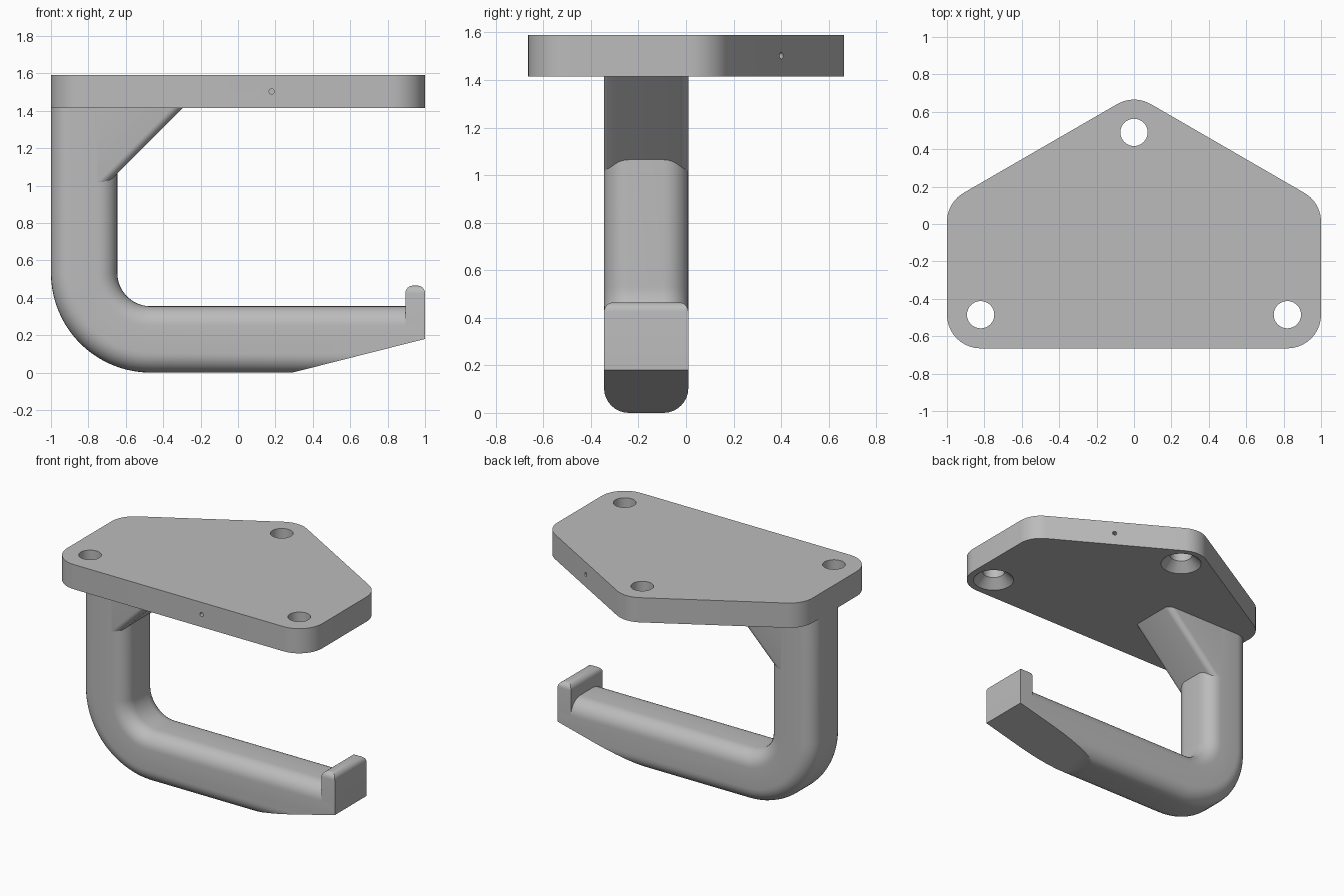
import bpy, bmesh, math
from mathutils import Vector, Matrix

cube = bpy.data.objects.get("Cube")
if cube:
    bpy.data.objects.remove(cube, do_unlink=True)

grey = bpy.data.materials.new("plain_grey")
grey.use_nodes = True
GREY = (0.5, 0.5, 0.5, 1)
grey.diffuse_color = GREY
grey.node_tree.nodes["Principled BSDF"].inputs["Base Color"].default_value = GREY

W = 0.355                 # bar width
H = W / 2
YC = -0.1675              # bar centre line in y
Z0, Z1 = 1.415, 1.59      # plate bottom and top


def finish(name, bm):
    bmesh.ops.recalc_face_normals(bm, faces=bm.faces[:])
    mesh = bpy.data.meshes.new(name)
    bm.to_mesh(mesh)
    bm.free()
    mesh.materials.append(grey)
    obj = bpy.data.objects.new(name, mesh)
    bpy.context.collection.objects.link(obj)
    return obj


def smooth(obj):
    bpy.ops.object.select_all(action='DESELECT')
    obj.select_set(True)
    bpy.context.view_layer.objects.active = obj
    bpy.ops.object.shade_smooth_by_angle(angle=math.radians(30))


def rounded(points, r, steps=10):
    """Counter-clockwise convex outline with every corner filleted."""
    out = []
    for i, p in enumerate(points):
        p = Vector(p)
        a = (Vector(points[i - 1]) - p).normalized()
        b = (Vector(points[(i + 1) % len(points)]) - p).normalized()
        half = a.angle(b) / 2
        centre = p + (a + b).normalized() * r / math.sin(half)
        start = p + a * r / math.tan(half) - centre
        for k in range(steps + 1):
            out.append(centre + Matrix.Rotation((math.pi - 2 * half) * k / steps, 2) @ start)
    return out


def prism(outline, place, vec):
    """Extrude a 2D outline, mapped to 3D by place, along vec."""
    bm = bmesh.new()
    face = bm.faces.new([bm.verts.new(place(p)) for p in outline])
    ext = bmesh.ops.extrude_face_region(bm, geom=[face])
    bmesh.ops.translate(bm, vec=vec, verts=[g for g in ext["geom"] if isinstance(g, bmesh.types.BMVert)])
    return bm


def cut_slope(bm):
    """Trim everything under the sloped tip."""
    cut = bmesh.ops.bisect_plane(bm, geom=bm.verts[:] + bm.edges[:] + bm.faces[:],
                                 plane_co=(0.29, 0, 0), plane_no=(0.18, 0, -0.71), clear_outer=True)
    bmesh.ops.holes_fill(bm, edges=[g for g in cut["geom_cut"] if isinstance(g, bmesh.types.BMEdge)])


# Mounting plate with filleted five-sided outline
corners = [(-1, -0.665), (1, -0.665), (1, 0.115), (0, 0.693), (-1, 0.115)]
plate = finish("mounting_plate", prism(rounded(corners, 0.18), lambda p: (p.x, p.y, Z0), (0, 0, Z1 - Z0)))


def cutter(r1, r2, depth, matrix):
    bm = bmesh.new()
    bmesh.ops.create_cone(bm, cap_ends=True, segments=32, radius1=r1, radius2=r2, depth=depth, matrix=matrix)
    obj = finish("hole_cutter", bm)
    obj.hide_render = True
    return obj


# Countersunk screw holes and two small side pin holes
cutters = []
for x, y in ((-0.82, -0.485), (0.82, -0.485), (0, 0.49)):
    cutters.append(cutter(0.073, 0.073, 0.5, Matrix.Translation((x, y, Z1))))
    cutters.append(cutter(0.15, 0.06, 0.09, Matrix.Translation((x, y, Z0 + 0.03))))
for spot, normal in (((0.18, -0.665, 1.503), (0, -1, 0)), ((0.505, 0.401, 1.503), (0.5, 0.866, 0))):
    turn = Vector(normal).to_track_quat('Z', 'Y').to_matrix().to_4x4()
    cutters.append(cutter(0.014, 0.014, 0.2, Matrix.Translation(spot) @ turn))

bpy.context.view_layer.objects.active = plate
for c in cutters:
    mod = plate.modifiers.new("hole", 'BOOLEAN')
    mod.operation = 'DIFFERENCE'
    mod.solver = 'EXACT'
    mod.object = c
    bpy.ops.object.modifier_apply(modifier=mod.name)
    bpy.data.objects.remove(c, do_unlink=True)
smooth(plate)

# Bent bar: rounded-square section swept down, round the bend and along
section = rounded([(-H, -H), (H, -H), (H, H), (-H, H)], 0.105, 8)
bend = Vector((-1 + H + W, 0, H + W))
stations = [(Vector((-1 + H, 0, Z0)), math.pi)]
BEND_STEPS = 20
for k in range(BEND_STEPS + 1):
    a = math.pi + math.pi / 2 * k / BEND_STEPS
    stations.append((bend + W * Vector((math.cos(a), 0, math.sin(a))), a))
stations.append((Vector((0.98, 0, H)), 1.5 * math.pi))

bm = bmesh.new()
rings = []
for centre, a in stations:
    out = Vector((math.cos(a), 0, math.sin(a)))
    rings.append([bm.verts.new(centre + out * p.x + Vector((0, YC + p.y, 0))) for p in section])
n = len(section)
for r0, r1 in zip(rings, rings[1:]):
    for i in range(n):
        j = (i + 1) % n
        bm.faces.new((r0[i], r0[j], r1[j], r1[i]))
bm.faces.new(rings[0])
bm.faces.new(rings[-1])
cut_slope(bm)
smooth(finish("bent_bar", bm))

# Upright lip at the tip, rounded along its top
bm = bmesh.new()
x0, x1, zb, zt = 0.895, 1.0, 0.1, 0.465
bmesh.ops.create_cube(bm, size=1, matrix=Matrix.Translation(((x0 + x1) / 2, YC, (zb + zt) / 2))
                      @ Matrix.Diagonal((x1 - x0, W, zt - zb, 1)))
top = [e for e in bm.edges if all(v.co.z > 0.4 for v in e.verts)]
bmesh.ops.bevel(bm, geom=top, offset=0.04, segments=6, profile=0.5, affect='EDGES')
cut_slope(bm)
smooth(finish("end_lip", bm))

# Diagonal brace under the plate, rounded on its two sloping edges
brace = [(-0.76, Z0), (-0.76, 0.95), (-0.295, Z0)]
bm = prism(brace, lambda p: (p[0], YC - H, p[1]), (0, W, 0))
slope = [e for e in bm.edges
         if abs(e.verts[0].co.y - e.verts[1].co.y) < 0.01
         and abs(e.verts[0].co.x - e.verts[1].co.x) > 0.1
         and abs(e.verts[0].co.z - e.verts[1].co.z) > 0.1]
bmesh.ops.bevel(bm, geom=slope, offset=0.04, segments=6, profile=0.5, affect='EDGES')
smooth(finish("diagonal_brace", bm))
